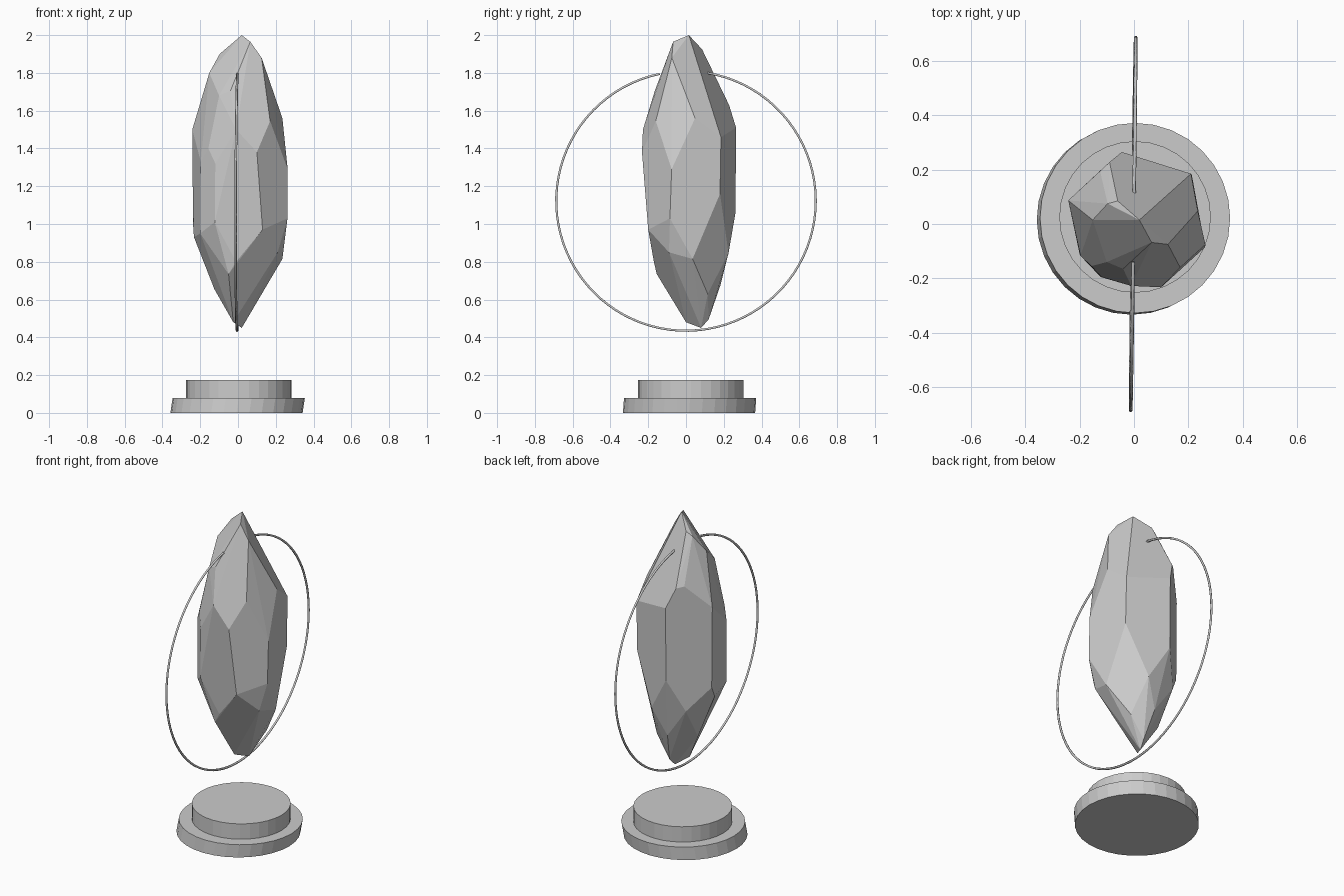
import bpy, bmesh
from math import sin, cos, radians

if "Cube" in bpy.data.objects:
    bpy.data.objects.remove(bpy.data.objects["Cube"])


def add_object(name, bm):
    mesh = bpy.data.meshes.new(name)
    bm.to_mesh(mesh)
    bm.free()
    obj = bpy.data.objects.new(name, mesh)
    bpy.context.collection.objects.link(obj)
    return obj


def disc(name, radius, z0, z1, centre, bottom_shift=(0, 0), sides=32):
    """Low cylinder whose underside may be slightly shifted."""
    bm = bmesh.new()
    bmesh.ops.create_cone(bm, cap_ends=True, segments=sides,
                          radius1=radius, radius2=radius, depth=z1 - z0)
    for v in bm.verts:
        low = v.co.z < 0
        v.co.x += centre[0] + (bottom_shift[0] if low else 0)
        v.co.y += centre[1] + (bottom_shift[1] if low else 0)
        v.co.z += (z0 + z1) / 2
    return add_object(name, bm)


# Two-step pedestal
disc("pedestal_lower", 0.35, 0.0, 0.08, (0.004, 0.022), (-0.012, -0.006))
disc("pedestal_upper", 0.279, 0.08, 0.175, (0.004, 0.026))

# Floating crystal: convex hull of its facet corners
crown = [
    (0.02, 0.015, 2.0), (0.065, -0.068, 1.965), (0.125, -0.075, 1.88),
    (-0.06, 0.085, 1.925), (-0.097, 0.075, 1.9), (-0.152, 0.015, 1.8),
    (-0.04, -0.165, 1.705), (-0.10, -0.14, 1.68), (-0.09, 0.228, 1.63),
    (-0.125, 0.195, 1.64), (0.235, 0.048, 1.56), (0.17, -0.16, 1.545),
    (-0.01, -0.228, 1.5), (-0.045, 0.265, 1.51), (-0.242, 0.087, 1.5),
    (0.21, 0.185, 1.46), (-0.157, -0.155, 1.4), (0.10, -0.233, 1.38),
    (-0.12, -0.195, 1.32), (-0.197, -0.117, 1.33), (0.263, -0.076, 1.29),
]
root = [
    (0.213, 0.18, 1.16), (-0.045, 0.262, 1.06), (0.262, -0.085, 1.03),
    (-0.123, -0.195, 1.01), (-0.238, 0.087, 1.0), (0.13, -0.2, 0.97),
    (-0.2, -0.112, 0.95), (-0.233, 0.05, 0.93), (0.21, -0.09, 0.85),
    (-0.13, 0.187, 0.86), (0.08, 0.225, 0.845), (0.235, 0.035, 0.815),
    (-0.01, -0.17, 0.8), (-0.05, -0.155, 0.735), (0.0, 0.182, 0.675),
    (-0.125, 0.06, 0.655), (0.12, 0.115, 0.63), (0.03, 0.12, 0.495),
    (-0.025, 0.0, 0.48), (0.02, 0.08, 0.45),
]
bm = bmesh.new()
for p in crown + root:
    bm.verts.new(p)
hull = bmesh.ops.convex_hull(bm, input=bm.verts)
inner = {g for g in hull["geom_interior"] if isinstance(g, bmesh.types.BMVert)}
bmesh.ops.delete(bm, geom=list(inner), context='VERTS')
bmesh.ops.dissolve_limit(bm, angle_limit=radians(5),
                         verts=bm.verts, edges=bm.edges)
bmesh.ops.recalc_face_normals(bm, faces=bm.faces)
add_object("crystal", bm)

# Thin open hoop around the crystal, gap at the top
R, STEPS, START, END = 0.687, 80, 9.3, 348.3
curve = bpy.data.curves.new("hoop", 'CURVE')
curve.dimensions = '3D'
curve.bevel_depth = 0.0065
curve.bevel_resolution = 1
curve.use_fill_caps = True
spline = curve.splines.new('POLY')
spline.points.add(STEPS)
for i, pt in enumerate(spline.points):
    a = radians(START + (END - START) * i / STEPS)
    y, z = R * sin(a), R * cos(a)
    pt.co = (0.0135 * y + 0.003 * z - 0.003, y, 1.122 + z, 1)
hoop = bpy.data.objects.new("hoop", curve)
bpy.context.collection.objects.link(hoop)
